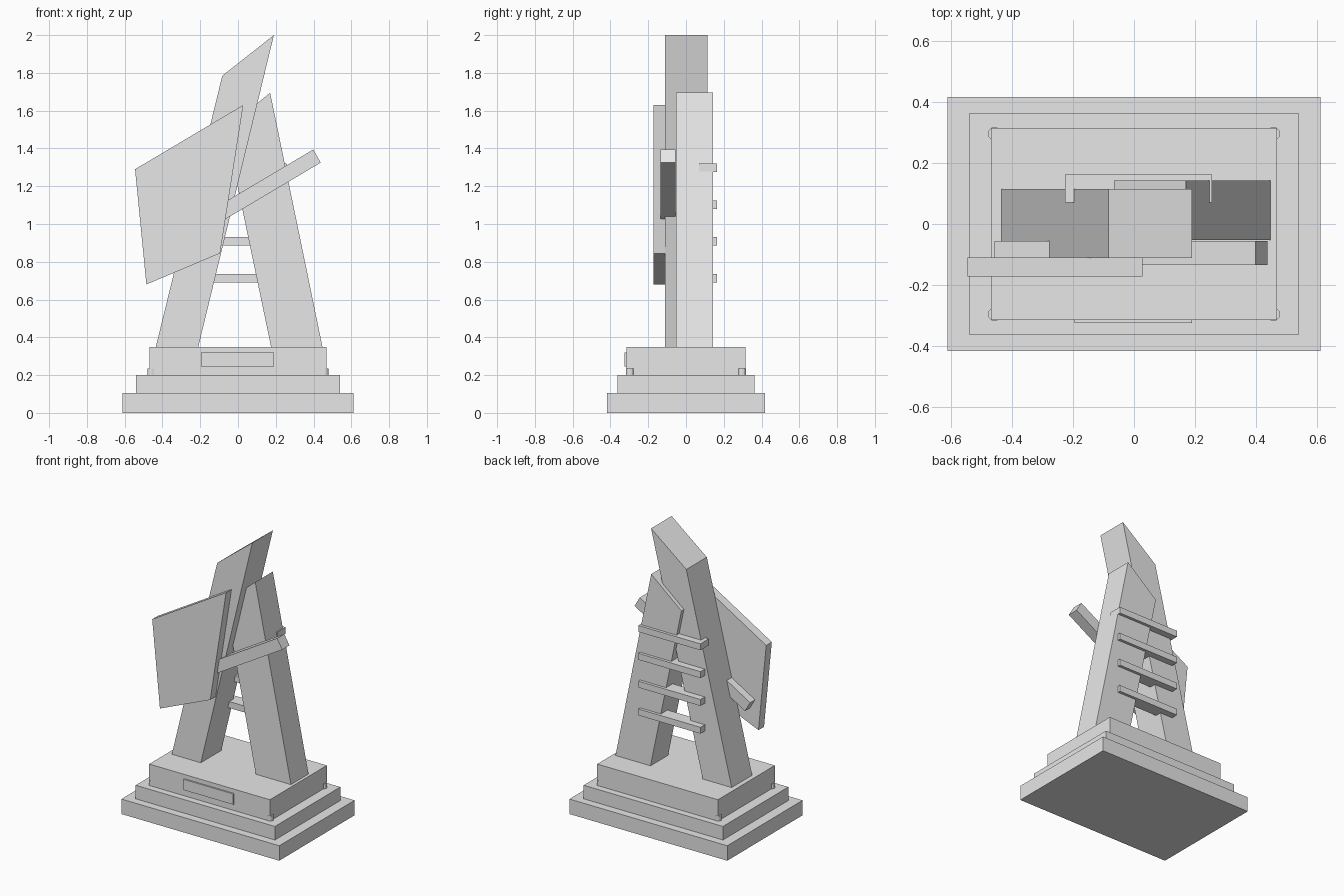
import bpy
import bmesh

cube = bpy.data.objects.get("Cube")
if cube:
    bpy.data.objects.remove(cube, do_unlink=True)

# One plain grey for everything
grey = bpy.data.materials.new("light_grey")
grey.use_nodes = True
colour = (0.8, 0.8, 0.8, 1)
grey.diffuse_color = colour
grey.node_tree.nodes["Principled BSDF"].inputs["Base Color"].default_value = colour


def finish(name, bm):
    bmesh.ops.recalc_face_normals(bm, faces=bm.faces)
    mesh = bpy.data.meshes.new(name)
    bm.to_mesh(mesh)
    bm.free()
    mesh.materials.append(grey)
    obj = bpy.data.objects.new(name, mesh)
    bpy.context.collection.objects.link(obj)
    return obj


def slab(name, profile, y0, y1):
    """Extrude an (x, z) outline from y0 to y1."""
    bm = bmesh.new()
    face = bm.faces.new([bm.verts.new((x, y0, z)) for x, z in profile])
    extruded = bmesh.ops.extrude_face_region(bm, geom=[face])["geom"]
    verts = [v for v in extruded if isinstance(v, bmesh.types.BMVert)]
    bmesh.ops.translate(bm, verts=verts, vec=(0, y1 - y0, 0))
    return finish(name, bm)


def box(name, x0, x1, y0, y1, z0, z1):
    return slab(name, [(x0, z0), (x1, z0), (x1, z1), (x0, z1)], y0, y1)


# Stepped plinth
for name, hx, hy, z0, z1 in (("plinth_bottom", 0.612, 0.417, 0, 0.105),
                             ("plinth_middle", 0.54, 0.362, 0.105, 0.2),
                             ("plinth_top", 0.468, 0.315, 0.2, 0.35)):
    box(name, -hx, hx, -hy, hy, z0, z1)

# Blank plaque on the front
box("plaque", -0.195, 0.19, -0.325, -0.315, 0.245, 0.32)

# Corner studs
for sx in (-1, 1):
    for sy in (-1, 1):
        bm = bmesh.new()
        bmesh.ops.create_cone(bm, cap_ends=True, segments=12, radius1=0.022,
                              radius2=0.022, depth=0.035)
        bmesh.ops.translate(bm, verts=bm.verts, vec=(sx * 0.457, sy * 0.296, 0.2175))
        finish("corner_stud", bm)

# Two leaning legs with slanted tops
slab("tall_leg", [(-0.435, 0.35), (-0.21, 0.35), (0.19, 2.0), (-0.083, 1.785)], -0.112, 0.115)
slab("short_leg", [(0.175, 0.35), (0.447, 0.35), (0.17, 1.695), (-0.065, 1.5)], -0.052, 0.143)

# Front panel and diagonal bar
slab("front_panel", [(-0.485, 0.68), (-0.095, 0.845), (0.028, 1.63), (-0.545, 1.29)], -0.172, -0.11)
slab("diagonal_bar", [(-0.418, 0.817), (0.438, 1.325), (0.398, 1.394), (-0.458, 0.886)], -0.135, -0.056)

# Rungs across the back
for i in range(4):
    z = 0.69 + i * 0.195
    box("back_rung", -0.226, 0.256, 0.07, 0.163, z, z + 0.045)
